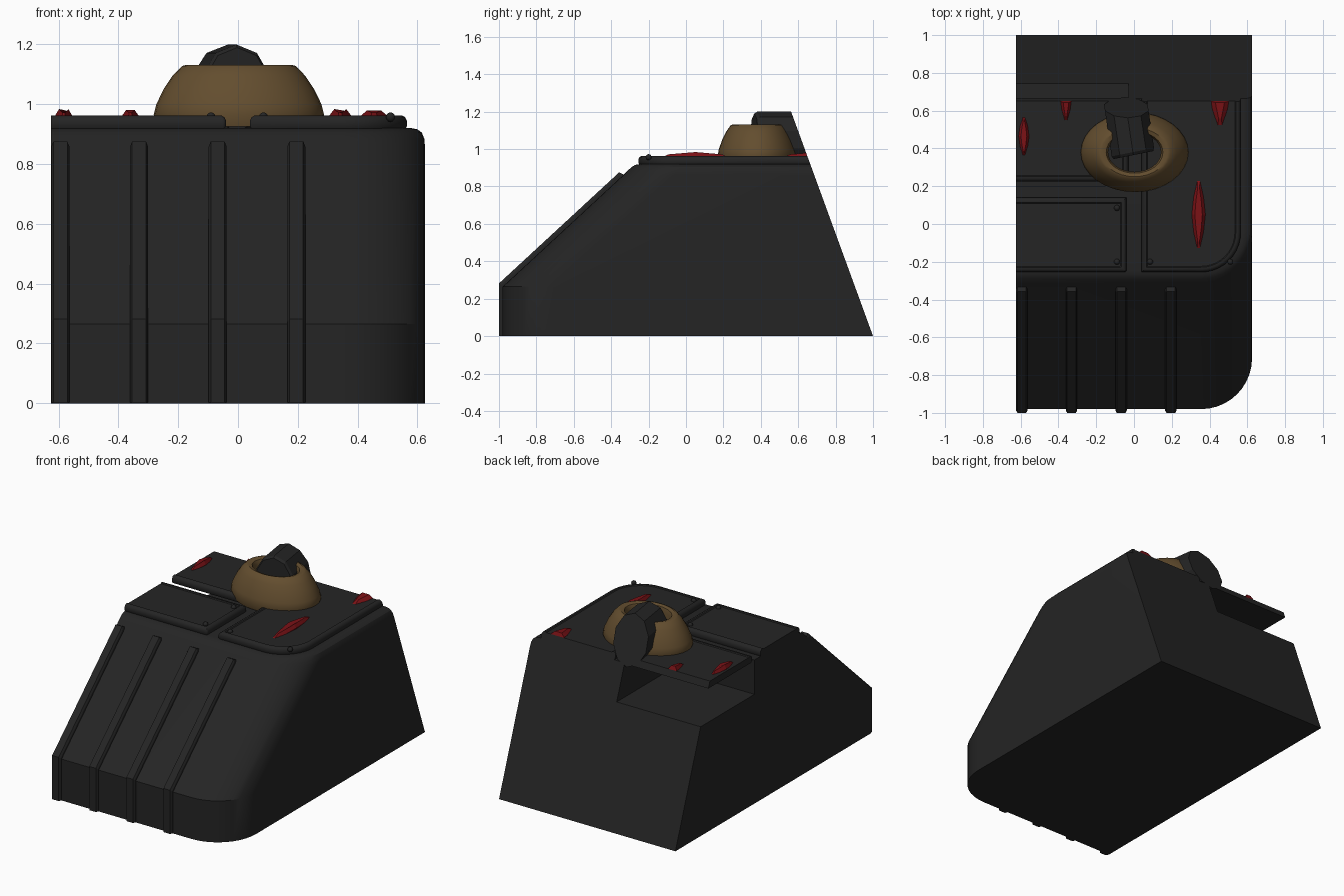
import bpy, bmesh
from math import sin, cos, pi, radians
from mathutils import Vector, Matrix

if "Cube" in bpy.data.objects:
    bpy.data.objects.remove(bpy.data.objects["Cube"])


def material(name, rgb):
    m = bpy.data.materials.new(name)
    m.use_nodes = True
    m.diffuse_color = (*rgb, 1)
    m.node_tree.nodes["Principled BSDF"].inputs["Base Color"].default_value = (*rgb, 1)
    return m


CHARCOAL = material("charcoal", (0.018, 0.018, 0.018))
BRONZE = material("bronze", (0.125, 0.075, 0.028))
RED = material("red", (0.20, 0.006, 0.008))

# The model is sliced by a flat side plane and a sloping back plane
CUTS = [(Vector((0, 1, 0)), Vector((0, 1, 0.365))),
        (Vector((-0.625, 0, 0)), Vector((-1, 0, 0)))]


def loft(bm, rings, closed=False):
    """Skin a list of equal point rings, capping or joining the ends."""
    rows = [[bm.verts.new(p) for p in ring] for ring in rings]
    n = len(rows[0])
    pairs = list(zip(rows, rows[1:]))
    if closed:
        pairs.append((rows[-1], rows[0]))
    for a, b in pairs:
        for i in range(n):
            j = (i + 1) % n
            bm.faces.new((a[i], a[j], b[j], b[i]))
    if not closed:
        bm.faces.new(rows[0][::-1])
        bm.faces.new(rows[-1])


def finish(bm, name, mat, smooth=35):
    """Slice with both planes, cap the cuts and make the object."""
    for co, no in CUTS:
        geom = bm.verts[:] + bm.edges[:] + bm.faces[:]
        cut = bmesh.ops.bisect_plane(bm, geom=geom, plane_co=co, plane_no=no,
                                     clear_outer=True)["geom_cut"]
        edges = [e for e in cut if isinstance(e, bmesh.types.BMEdge)]
        if edges:
            bmesh.ops.holes_fill(bm, edges=edges, sides=0)
    bmesh.ops.recalc_face_normals(bm, faces=bm.faces[:])
    mesh = bpy.data.meshes.new(name)
    bm.to_mesh(mesh)
    bm.free()
    mesh.materials.append(mat)
    ob = bpy.data.objects.new(name, mesh)
    bpy.context.collection.objects.link(ob)
    if smooth:
        activate(ob)
        bpy.ops.object.shade_smooth_by_angle(angle=radians(smooth))
    return ob


def activate(ob):
    bpy.ops.object.select_all(action="DESELECT")
    ob.select_set(True)
    bpy.context.view_layer.objects.active = ob


def outline(x0, y0, x1, y1, r, z, inset=0):
    """Rectangle with a rounded front corner on the +x side."""
    x0, y0, x1, y1 = x0 + inset, y0 + inset, x1 - inset, y1 - inset
    r = max(r - inset, 0.005)
    pts = [(x0, y1, z), (x0, y0, z)]
    for i in range(11):
        a = i / 10 * pi / 2
        pts.append((x1 - r + r * sin(a), y0 + r - r * cos(a), z))
    return pts + [(x1, y1, z)]


# Main housing: stacked outlines with a vertical toe, slope and soft top edge
bm = bmesh.new()
sections = [(0, -0.98, 0), (0.265, -0.98, 0), (0.862, -0.335, 0), (0.885, -0.313, 0.002),
            (0.905, -0.30, 0.01), (0.916, -0.295, 0.025), (0.92, -0.29, 0.045)]
loft(bm, [outline(-0.8, y, 0.625, 1.3, 0.27, z, s) for z, y, s in sections])
housing = finish(bm, "housing", CHARCOAL, 0)

# Open recess under the rear panel
bm = bmesh.new()
bmesh.ops.create_cube(bm, size=1, matrix=Matrix.Translation((-0.53, 0.7, 1.2))
                      @ Matrix.Diagonal((1, 1, 1, 1)))
mesh = bpy.data.meshes.new("recess_cutter")
bm.to_mesh(mesh)
bm.free()
cutter = bpy.data.objects.new("recess_cutter", mesh)
cutter.hide_render = True
bpy.context.collection.objects.link(cutter)
activate(housing)
mod = housing.modifiers.new("recess", "BOOLEAN")
mod.object, mod.operation, mod.solver = cutter, "DIFFERENCE", "EXACT"
bpy.ops.object.modifier_apply(modifier="recess")
bpy.data.objects.remove(cutter)
bpy.ops.object.shade_smooth_by_angle(angle=radians(25))

# Top panels with a rounded rim and a shallow sunken field
RIM = [(0.915, 0.006), (0.927, 0), (0.945, 0), (0.957, 0.006), (0.962, 0.015),
       (0.962, 0.026), (0.957, 0.031)]
for name, box in {"right_panel": (0.04, -0.255, 0.565, 0.8, 0.21),
                  "front_panel": (-0.8, -0.255, -0.04, 0.14, 0.012),
                  "rear_panel": (-0.8, 0.225, -0.03, 0.8, 0.012)}.items():
    bm = bmesh.new()
    loft(bm, [outline(*box, z, s) for z, s in RIM])
    finish(bm, name, CHARCOAL)

# Rivets at the panel corners
for i, (x, y) in enumerate([(-0.09, 0.085), (-0.09, -0.2), (0.085, -0.2), (0.51, -0.2)]):
    bm = bmesh.new()
    bmesh.ops.create_uvsphere(bm, u_segments=10, v_segments=6, radius=0.016,
                              matrix=Matrix.Translation((x, y, 0.957)))
    finish(bm, f"rivet_{i + 1}", CHARCOAL)


# Raised ribs running up the toe and slope
def rib_ring(x, d, e):
    return [(x, -0.98 - d, 0.002), (x, -0.98 - d, 0.268 + d * 0.7),
            (x, -0.345 - d * 0.6 - e, 0.864 + d * 0.6 - e),
            (x, -0.325 - e, 0.86 - e), (x, -0.9, 0.26), (x, -0.9, 0.002)]


for i in range(4):
    c = -0.594 + i * 0.263
    bm = bmesh.new()
    loft(bm, [rib_ring(c + x, d, e) for x, d, e in
              ((-0.03, 0.008, 0.01), (-0.023, 0.02, 0), (0.023, 0.02, 0), (0.03, 0.008, 0.01))])
    finish(bm, f"front_rib_{i + 1}", CHARCOAL, 20)

# Hollow oval dome, open at the top
bm = bmesh.new()
profile = [(0.27, 0.925), (0.285, 0.965), (0.276, 1.0), (0.252, 1.05), (0.222, 1.095),
           (0.19, 1.128), (0.175, 1.132), (0.15, 1.125), (0.14, 1.10), (0.15, 0.925)]
loft(bm, [[(0.003 + r * cos(a), 0.38 + 0.74 * r * sin(a), z)
           for a in (2 * pi * k / 32 for k in range(32))] for r, z in profile], closed=True)
finish(bm, "dome", BRONZE)

# Faceted barrel lying in the dome, trimmed by the back plane
bm = bmesh.new()
loft(bm, [[(x + s * 0.118 * cos(a), y + 0.2 * s * 0.118 * cos(a), 1.05 + s * 0.15 * sin(a))
           for a in (2 * pi * (k + 0.5) / 10 for k in range(10))]
          for x, y, s in ((-0.003, 0.365, 0.93), (-0.006, 0.38, 1), (-0.075, 0.85, 1))])
finish(bm, "barrel", CHARCOAL, 20)

# Red spindle markers on the panels
for i, (x, y, w, h) in enumerate([(0.342, 0.05, 0.072, 0.19), (-0.583, 0.465, 0.056, 0.107),
                                  (-0.36, 0.67, 0.062, 0.13), (0.455, 0.70, 0.11, 0.19)]):
    bm = bmesh.new()
    half = [(-1, 0.12), (-0.5, 0.36), (0, 0.5), (0.5, 0.36), (1, 0.12)]
    plan = [(u, t) for t, u in half] + [(-u, t) for t, u in half[::-1]]
    loft(bm, [[(x + u * w * s, y + t * h * (s + 0.8) / 1.8, z - 0.012 * abs(t) * (z > 0.96))
               for u, t in plan] for z, s in ((0.95, 1), (0.963, 1), (0.984, 0.55))])
    finish(bm, f"red_marker_{i + 1}", RED, 0)
